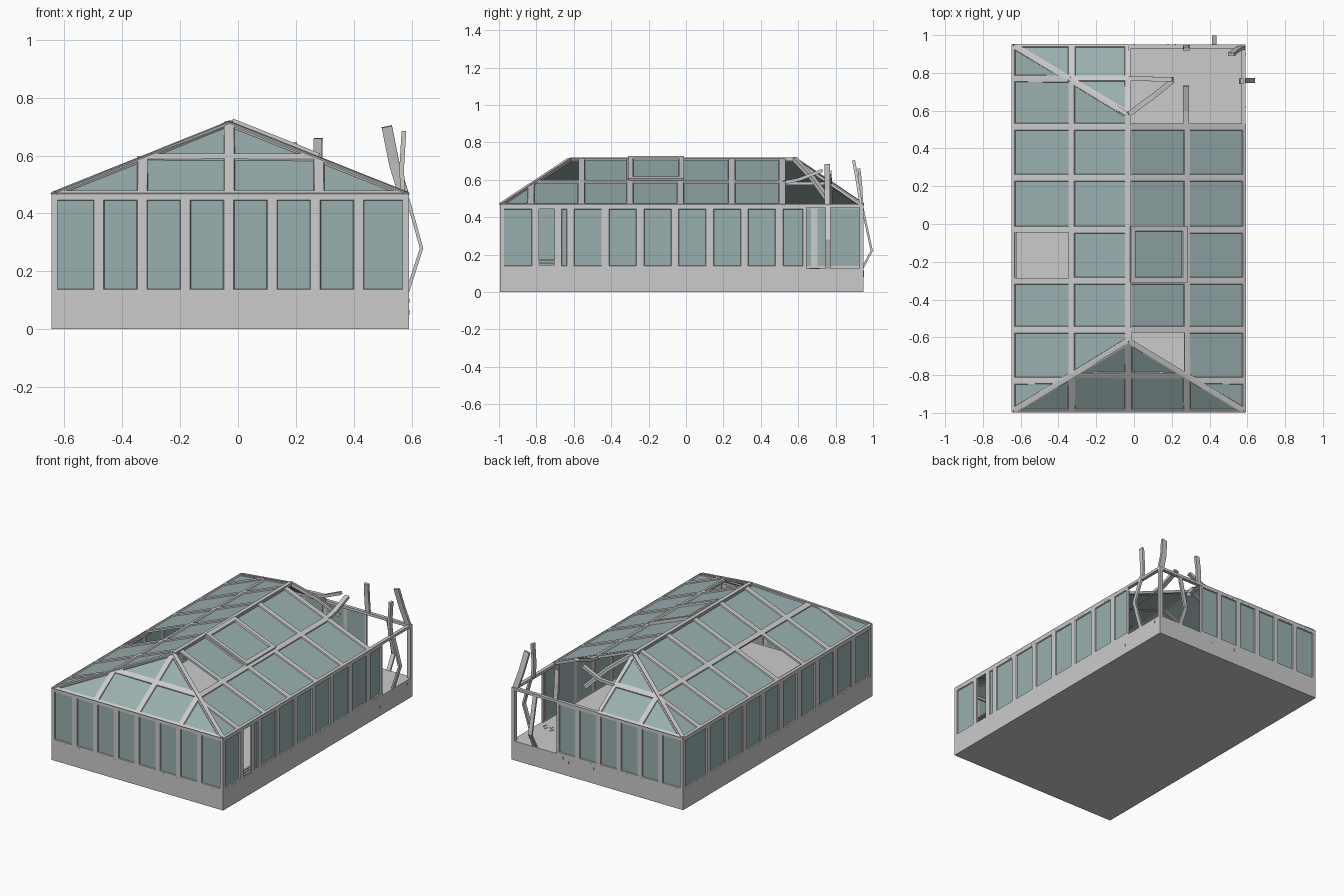
import bpy, bmesh, math, random
from mathutils import Vector as V

if "Cube" in bpy.data.objects:
    bpy.data.objects.remove(bpy.data.objects["Cube"])

random.seed(3)
X0, X1, Y0, Y1 = -0.645, 0.59, -0.995, 0.95     # footprint
RX, RA, RB = -0.03, -0.62, 0.58                 # ridge x, ridge ends in y
ZB, ZE, ZR = 0.125, 0.465, 0.712                # base top, eave, ridge
glass = bpy.data.materials.new("glass")
glass.diffuse_color = (0.32, 0.43, 0.43, 1)
glass.use_nodes = True
glass.node_tree.nodes["Principled BSDF"].inputs["Base Color"].default_value = glass.diffuse_color
metal = bpy.data.materials.new("weathered_grey")
metal.diffuse_color = (0.56, 0.55, 0.55, 1)
metal.use_nodes = True
metal.node_tree.nodes["Principled BSDF"].inputs["Base Color"].default_value = metal.diffuse_color


def make(name, bm, mats=(metal,)):
    me = bpy.data.meshes.new(name)
    bm.to_mesh(me)
    bm.free()
    for m in mats:
        me.materials.append(m)
    ob = bpy.data.objects.new(name, me)
    bpy.context.collection.objects.link(ob)
    return ob


def box(name, a, b):
    bm = bmesh.new()
    bmesh.ops.create_cube(bm, size=1)
    a, b = V(a), V(b)
    for v in bm.verts:
        v.co = (a + b) / 2 + v.co * (b - a)
    return make(name, bm)


def beam(name, pts, w, h, up=(0, 0, 1)):
    """Rectangular bar swept along a short path; w is sideways, h along up."""
    pts = [V(p) for p in pts]
    bm = bmesh.new()
    rings = []
    for i, p in enumerate(pts):
        d = (pts[min(i + 1, len(pts) - 1)] - pts[max(i - 1, 0)]).normalized()
        s = d.cross(V(up)).normalized()
        u = s.cross(d)
        rings.append([bm.verts.new(p + s * w / 2 * a + u * h / 2 * b)
                      for a, b in ((-1, -1), (1, -1), (1, 1), (-1, 1))])
    for r, q in zip(rings, rings[1:]):
        for k in range(4):
            bm.faces.new((r[k], r[(k + 1) % 4], q[(k + 1) % 4], q[k]))
    bm.faces.new(rings[0][::-1])
    bm.faces.new(rings[-1])
    bmesh.ops.recalc_face_normals(bm, faces=bm.faces)
    return make(name, bm)


def panel(name, poly, xs=(), ys=(), inset=0.015, gone=lambda c: 0, thick=0.012, recess=0.005):
    """Glazed sheet cut into bays. gone: 1 = pane missing, 2 = whole bay missing."""
    bm = bmesh.new()
    bm.faces.new([bm.verts.new(p) for p in poly])
    for axis, cuts in (((1, 0, 0), xs), ((0, 1, 0), ys)):
        for c in cuts:
            bmesh.ops.bisect_plane(bm, geom=bm.verts[:] + bm.edges[:] + bm.faces[:],
                                   plane_co=V(axis) * c, plane_no=axis)
    lost = [f for f in bm.faces if gone(f.calc_center_median()) == 2]
    bmesh.ops.delete(bm, geom=lost, context='FACES')
    panes = bm.faces[:]
    empty = [f for f in panes if gone(f.calc_center_median()) == 1]
    panes = [f for f in panes if f not in empty]
    bmesh.ops.inset_individual(bm, faces=panes + empty, thickness=inset, use_even_offset=True)
    # panes sit slightly behind the frame
    bmesh.ops.inset_individual(bm, faces=panes, thickness=0.001, depth=-recess, use_even_offset=True)
    for f in panes:
        f.material_index = 1
    bmesh.ops.delete(bm, geom=empty, context='FACES')
    ob = make(name, bm, (metal, glass))
    m = ob.modifiers.new("thickness", 'SOLIDIFY')
    m.thickness, m.offset = thick, 0
    return ob


def right_roof(x, y, up=0.0):
    return V((x, y, ZE + (X1 - x) / (X1 - RX) * (ZR - ZE) + up))


# masonry base
box("base", (X0, Y0, 0), (X1, Y1, ZB))

# glazed walls
px = [-0.63 + 0.1495 * k for k in range(1, 8)]
py = [-0.989 + 0.186 * k for k in range(1, 11)]
e, lo, hi = 0.006, ZB - 0.005, ZE - 0.002


def wall(name, a, b, **kw):
    return panel(name, [(*a, lo), (*b, lo), (*b, hi), (*a, hi)], **kw)


wall("front_wall", (X0, Y0 + e), (X1, Y0 + e), xs=px)
wall("left_wall", (X0 + e, Y1), (X0 + e, Y0), ys=py[:-1], inset=0.02)
wall("back_wall", (X1, Y1 - e), (X0, Y1 - e), xs=px,
     gone=lambda c: 2 if c.x > 0.27 else 0)
wall("right_wall", (X1 - e, Y0), (X1 - e, Y1), ys=py[:-2] + [-0.685, 0.645], inset=0.018,
     gone=lambda c: 2 if c.y > 0.645 else (1 if -0.8 < c.y < -0.685 else 0))
for k in range(3):
    beam("doorway_slat", [(X1 - 0.012, -0.79, 0.14 + k * 0.016), (X1 - 0.012, -0.70, 0.14 + k * 0.016)], 0.012, 0.006)

# corner posts and eave beams
w = 0.022
for x in (X0, X1 - w):
    for y in (Y0, Y1 - w):
        box("corner_post", (x, y, ZB), (x + w, y + w, ZE))
for x in (X0, X1 - w):
    box("side_eave", (x, Y0, ZE - 0.012), (x + w, Y1, ZE + 0.005))
for y in (Y0, Y1 - w):
    box("end_eave", (X0, y, ZE - 0.012), (X1, y + w, ZE + 0.005))

# hip roof sheets
rafters = [-0.83, -0.56, -0.3, -0.03, 0.245, 0.515, 0.77]
ra, rb = (RX, RA, ZR), (RX, RB, ZR)
c00, c10, c11, c01 = [(x, y, ZE) for x, y in ((X0, Y0), (X1, Y0), (X1, Y1), (X0, Y1))]
purlins = (-0.33, 0.28)
panel("left_roof", [c00, ra, rb, c01], xs=purlins[:1], ys=rafters,
      gone=lambda c: 1 if c.x < -0.33 and -0.3 < c.y < -0.03 else 0)
panel("right_roof", [c10, c11, rb, ra], xs=purlins[1:], ys=rafters,
      gone=lambda c: 2 if c.y > 0.525 else (1 if c.x < 0.28 and -0.8 < c.y < -0.56 else 0))
hip_xs = (-0.33, RX, 0.28)
panel("front_roof", [c00, c10, ra], xs=hip_xs, ys=(-0.8,))
panel("back_roof", [c01, rb, c11], xs=hip_xs, ys=(0.77,),
      gone=lambda c: 2 if c.x > RX else 0)

# ridge, hips and the bars bounding the damage
beam("ridge", [V(p) - V((0, 0, 0.002)) for p in (ra, rb)], 0.026, 0.02)
for c, r in ((c00, ra), (c10, ra), (c01, rb)):
    c, r = V(c), V(r)
    beam("hip_beam", [c.lerp(r, 0.02) - V((0, 0, 0.003)), r - V((0, 0, 0.003))], 0.02, 0.018)
zp = 0.582
beam("left_glazing_bar", [(-0.33, -0.8, zp), (-0.33, 0.76, zp)], 0.01, 0.018)
beam("right_glazing_bar", [(0.28, -0.8, zp), (0.28, 0.53, zp)], 0.01, 0.018)
beam("front_glazing_bar", [(-0.33, -0.803, zp), (0.28, -0.803, zp)], 0.01, 0.018)
beam("broken_edge_rafter", [right_roof(X1, 0.523, -0.003), right_roof(RX, 0.523, -0.003)], 0.018, 0.016)
beam("broken_back_rafter", [(RX, Y1 - 0.01, ZE - 0.003), (RX, RB, ZR - 0.003)], 0.022, 0.014)

# raised skylight
sky = [right_roof(x, y, 0.012) for x, y in ((-0.02, -0.31), (0.28, -0.31), (0.28, -0.01), (-0.02, -0.01))]
panel("skylight", sky, inset=0.024, thick=0.016, recess=0.008)

# collapsed roof corner: snapped and bent members
beam("snapped_hip", [rb, (0.10, 0.675, 0.61), (0.20, 0.755, 0.50)], 0.028, 0.02)
beam("snapped_back_purlin", [(RX, 0.768, 0.582), (0.08, 0.768, 0.586), (0.205, 0.765, 0.64)], 0.024, 0.018)
beam("snapped_right_purlin", [(0.275, 0.52, 0.585), (0.275, 0.60, 0.60), (0.275, 0.73, 0.65)], 0.03, 0.018)
beam("hip_stub", [(0.572, 0.935, ZE), (0.54, 0.92, 0.57), (0.514, 0.897, 0.70)], 0.016, 0.036, (1, 0, 0))
beam("side_rafter_stub", [(0.57, 0.755, ZE), (0.565, 0.755, 0.55), (0.573, 0.755, 0.685)], 0.016, 0.028, (0, 1, 0))
beam("back_rafter_stub", [(0.278, 0.94, ZE), (0.275, 0.935, 0.56), (0.278, 0.925, 0.66)], 0.03, 0.016, (0, 1, 0))

# buckled wall posts
beam("buckled_side_post", [(0.582, 0.76, ZE), (0.634, 0.76, 0.28), (0.584, 0.76, ZB)], 0.012, 0.026, (0, 1, 0))
beam("buckled_back_post", [(0.425, 0.94, ZE), (0.425, 0.993, 0.22), (0.425, 0.942, ZB)], 0.026, 0.012, (0, 1, 0))

# glass shards on the floor inside the gap
for k in range(4):
    p = V((random.uniform(0.48, 0.56), random.uniform(0.62, 0.72), ZB + 0.003))
    bm = bmesh.new()
    a0 = random.uniform(0, 6)
    bm.faces.new([bm.verts.new(p + V((math.cos(a0 + j * 2), math.sin(a0 + j * 2), 0)) * random.uniform(0.01, 0.02))
                  for j in range(3)])
    make("glass_shard", bm).modifiers.new("thickness", 'SOLIDIFY').thickness = 0.003

# chipped fragments stuck on the base near the damage
for x, y, z in ((0.0, Y1, 0.10), (0.18, Y1, 0.09), (0.22, Y1, 0.11), (X1, 0.9, 0.10), (X1, 0.62, 0.06)):
    box("chip", (x - 0.003, y - 0.003, z - 0.01), (x + 0.003, y + 0.003, z + 0.006))
